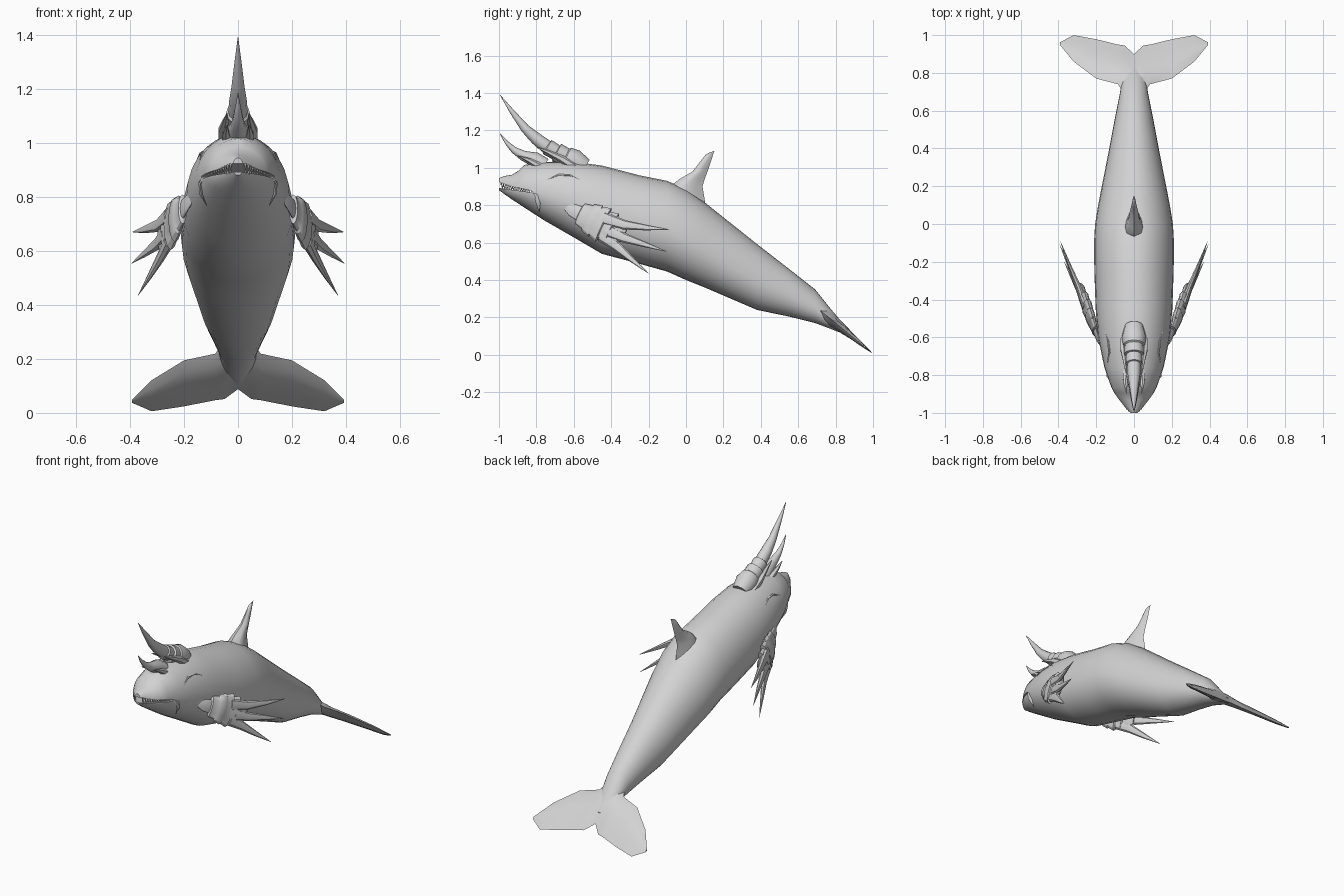
import bpy, bmesh, math
from mathutils import Vector

if "Cube" in bpy.data.objects:
    bpy.data.objects.remove(bpy.data.objects["Cube"])

skin = bpy.data.materials.new("grey skin")
skin.diffuse_color = (0.65, 0.65, 0.65, 1)
skin.use_nodes = True
skin.node_tree.nodes["Principled BSDF"].inputs["Base Color"].default_value = skin.diffuse_color


def add_mesh(name, bm, angle=40):
    bmesh.ops.recalc_face_normals(bm, faces=bm.faces)
    me = bpy.data.meshes.new(name)
    bm.to_mesh(me)
    bm.free()
    ob = bpy.data.objects.new(name, me)
    bpy.context.collection.objects.link(ob)
    me.materials.append(skin)
    shade(ob, angle)
    return ob


def shade(ob, angle=40):
    bpy.ops.object.select_all(action='DESELECT')
    ob.select_set(True)
    bpy.context.view_layer.objects.active = ob
    bpy.ops.object.shade_smooth_by_angle(angle=math.radians(angle))


def loft_into(bm, rings):
    loops = [[bm.verts.new(p) for p in r] for r in rings]
    n = len(loops[0])
    for a, b in zip(loops, loops[1:]):
        for i in range(n):
            j = (i + 1) % n
            bm.faces.new((a[i], a[j], b[j], b[i]))
    bm.faces.new(loops[0])
    bm.faces.new(loops[-1])


def loft(name, rings, angle=40):
    bm = bmesh.new()
    loft_into(bm, rings)
    return add_mesh(name, bm, angle)


def tube_rings(pts, radii, ratio=1.0, up=(0, 0.5, 0.87), n=8):
    # rings across a path, flattened by ratio
    pts = [Vector(p) for p in pts]
    rings = []
    for i, (p, r) in enumerate(zip(pts, radii)):
        t = (pts[min(i + 1, len(pts) - 1)] - pts[max(i - 1, 0)]).normalized()
        u = Vector(up)
        u = (u - t * u.dot(t)).normalized()
        v = t.cross(u)
        rings.append([p + u * r * math.cos(a) + v * r * ratio * math.sin(a)
                      for a in (2 * math.pi * k / n for k in range(n))])
    return rings


def lens(lead, trail, normal, thick, n=5):
    # streamlined fin section from leading to trailing edge
    lead, trail, normal = Vector(lead), Vector(trail), Vector(normal)
    ts = [k / n for k in range(n + 1)]

    def side(t, s):
        return lead.lerp(trail, t) + normal * s * thick * math.sin(math.pi * t ** 0.7)
    return [side(t, 1) for t in ts] + [side(t, -1) for t in reversed(ts[1:-1])]


# body stations: y, top z, bottom z, half width
BODY = [(-1.0, .945, .88, .02), (-.975, .955, .862, .045), (-.93, .963, .83, .08),
        (-.895, .985, .808, .105), (-.865, 1.015, .788, .12), (-.76, 1.032, .72, .157),
        (-.6, 1.032, .628, .19), (-.45, 1.012, .54, .203), (-.25, .96, .487, .21),
        (-.1, .93, .445, .212), (0, .885, .4, .206), (.1, .815, .36, .19),
        (.38, .592, .24, .135), (.55, .46, .205, .103), (.69, .35, .17, .075),
        (.77, .25, .14, .062), (.86, .145, .105, .03)]


def body_at(y):
    for a, b in zip(BODY, BODY[1:]):
        if a[0] <= y <= b[0]:
            f = (y - a[0]) / (b[0] - a[0])
            return [p + (q - p) * f for p, q in zip(a, b)]
    return BODY[0]


def skin_point(y, ang):
    y, top, bot, w = body_at(y)
    mid = bot + .44 * (top - bot)
    s = math.sin(ang)
    return Vector((w * math.cos(ang), y, mid + s * ((top - mid) if s > 0 else (mid - bot))))


N = 28
body = loft("body", [[skin_point(s[0], 2 * math.pi * k / N) for k in range(N)] for s in BODY])

# open mouth, cut as a wedge
wedge = [(-1.1, .945), (-1.0, .924), (-.93, .9), (-.82, .876), (-.82, .867), (-1.0, .892), (-1.1, .904)]
cutter = loft("mouth_cutter", [[(x, y, z) for y, z in wedge] for x in (-.3, .3)])
mod = body.modifiers.new("mouth", 'BOOLEAN')
mod.operation, mod.object, mod.solver = 'DIFFERENCE', cutter, 'EXACT'
bpy.context.view_layer.objects.active = body
bpy.ops.object.modifier_apply(modifier="mouth")
bpy.data.objects.remove(cutter)
shade(body, 35)

# teeth along both jaws
bm = bmesh.new()
for s in (1, -1):
    for k in range(13):
        y = -.985 + k * .012
        x = s * (body_at(y)[3] * .9 - .004)
        f = (y + 1) / .18
        up_z = .924 - .048 * f ** .8
        low_z = .892 - .025 * f
        h = max(.008, (up_z - low_z) * .75)
        for z0, z1 in ((up_z + .006, up_z - h), (low_z - .006, low_z + h)):
            off = .003 if z1 > z0 else -.003
            loft_into(bm, tube_rings([(x, y + off, z0), (x, y + off, z1)], [.006, .0008],
                                     up=(0, 1, 0), n=5))
add_mesh("teeth", bm)

# tail flukes: x, leading y, trailing y, half thickness
half = [(.05, .69, .945, .03), (.085, .74, .95, .024), (.2, .77, .978, .018),
        (.32, .86, 1.0, .012), (.392, .948, .962, .004)]
stations = [(-x, a, b, t) for x, a, b, t in reversed(half)] + [(0, .66, .9, .034)] + half


def fluke_z(y):
    return .006 + (1 - y) * .82


loft("tail_flukes", [lens((x, a, fluke_z(a)), (x, b, fluke_z(b)), (0, .63, .77), t)
                     for x, a, b, t in stations])

# dorsal fin: z, leading y, trailing y, half thickness
FIN = [(.8, -.11, .105, .06), (.9, -.085, .088, .045), (.94, -.035, .1, .03),
       (.98, .035, .115, .022), (1.03, .073, .132, .014), (1.08, .105, .148, .009),
       (1.09, .122, .152, .004)]
loft("dorsal_fin", [lens((0, a, z - .01 * (z > 1.05)), (0, b, z), (1, 0, 0), t)
                    for z, a, b, t in FIN])

# large ridged horn and small front horn
loft("large_horn", tube_rings(
    [(0, -.54, 1.0), (0, -.6, 1.035), (0, -.64, 1.055), (0, -.645, 1.058), (0, -.69, 1.08),
     (0, -.695, 1.083), (0, -.74, 1.11), (0, -.745, 1.113), (0, -.8, 1.155), (0, -.86, 1.21),
     (0, -.93, 1.3), (0, -.995, 1.39)],
    [.05, .065, .058, .05, .053, .042, .044, .036, .033, .024, .013, .001], n=12), 30)
loft("small_horn", tube_rings(
    [(0, -.76, 1.01), (0, -.81, 1.045), (0, -.87, 1.065), (0, -.92, 1.095), (0, -.96, 1.135), (0, -.995, 1.185)],
    [.045, .04, .027, .018, .01, .001], n=10))

for s, side in ((1, "left"), (-1, "right")):
    def m(pts):
        return [(p[0] * s, p[1], p[2]) for p in pts]

    # spurs at the horn base
    loft(side + "_horn_spur", tube_rings(
        m([(.05, -.59, 1.0), (.055, -.66, 1.045), (.045, -.74, 1.085), (.04, -.8, 1.11)]),
        [.025, .02, .011, .001], n=6))
    loft(side + "_brow_spur", tube_rings(
        m([(.04, -.77, 1.0), (.045, -.84, 1.04), (.04, -.9, 1.065)]), [.022, .013, .001], n=6))

    # raised brow fold lying on the skin
    fold = [skin_point(y, a) for y, a in ((-.74, .5), (-.68, .72), (-.62, .74), (-.57, .66))]
    loft(side + "_brow_fold", tube_rings(m(fold), [.001, .007, .006, .001], n=6))

    # barbel behind the mouth corner
    loft(side + "_barbel", tube_rings(
        m([(.125, -.82, .875), (.14, -.8, .85), (.137, -.79, .81), (.115, -.785, .765)]),
        [.012, .014, .012, .001], .5, up=(0, 1, 0), n=6))

    # plated flipper, each plate overlapping the next
    pts, radii = [(.165, -.65, .8)], [.015]
    sizes = [.04, .07, .092, .1, .092, .075]
    for k, r in enumerate(sizes):
        for f, g in ((k, .86), (k + .9, 1.0)):
            q = f / len(sizes)
            pts.append((.19 + .09 * q, -.61 + .26 * q, .775 - .125 * q))
            radii.append(r * g)
    pts.append((.285, -.33, .64))
    radii.append(.04)
    loft(side + "_flipper", tube_rings(m(pts), radii, .28, up=(0, .45, .9), n=12), 30)

    # three long finger spikes
    spikes = ([(.255, -.44, .73), (.295, -.33, .695), (.345, -.21, .68), (.39, -.09, .67)],
              [(.265, -.42, .665), (.3, -.33, .625), (.345, -.22, .59), (.395, -.105, .553)],
              [(.255, -.45, .64), (.285, -.37, .58), (.325, -.29, .51), (.37, -.2, .435)])
    for k, path in enumerate(spikes):
        loft(f"{side}_finger_{k + 1}", tube_rings(m(path), [.036, .026, .015, .001], .55, n=8))
